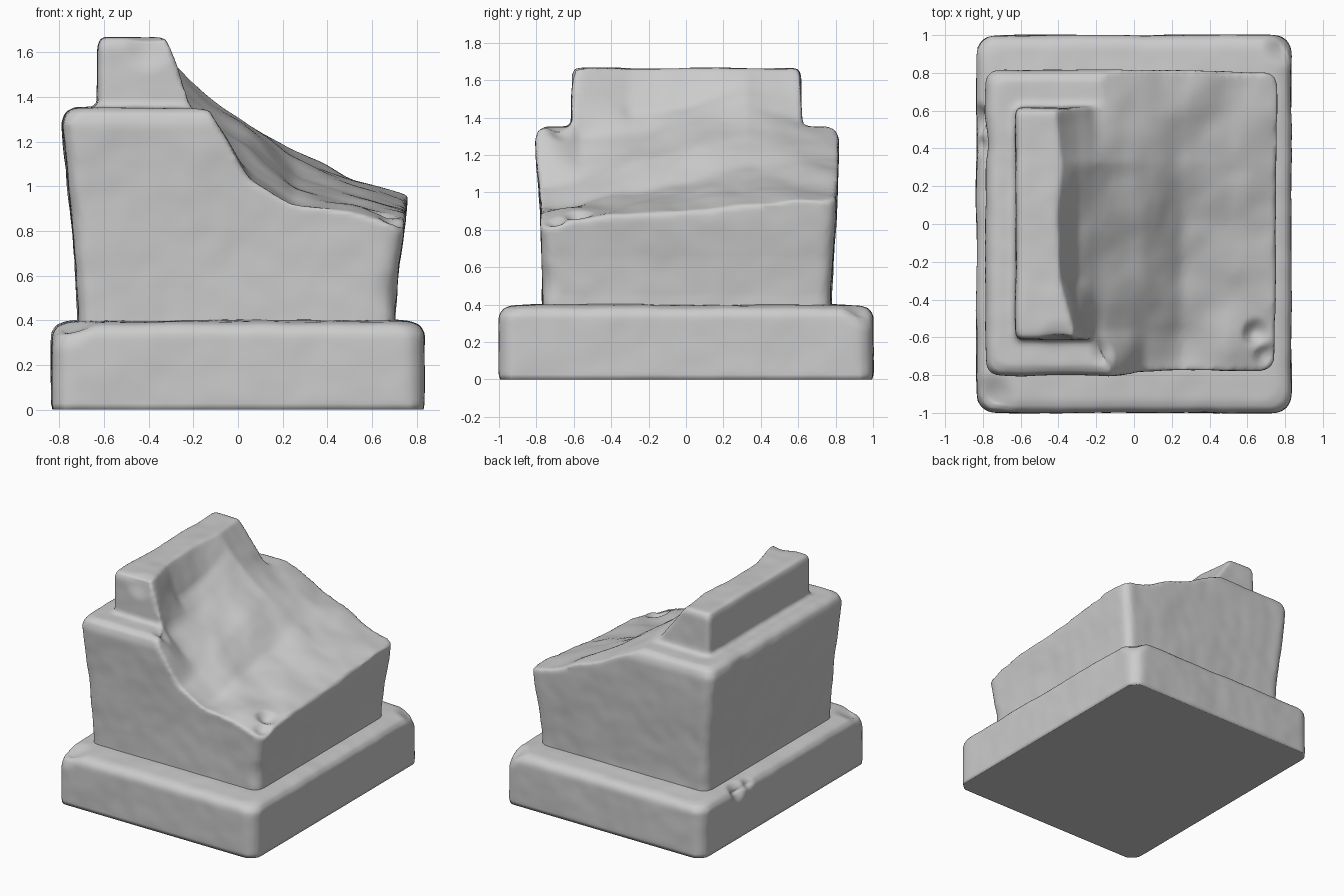
import bpy, bmesh, math
from mathutils import Vector, noise

if "Cube" in bpy.data.objects:
    bpy.data.objects.remove(bpy.data.objects["Cube"])


def loft(name, levels, seg=6):
    """Stack of rounded rectangles: (z, x0, x1, y0, y1, radius)."""
    bm = bmesh.new()
    rings = []
    for z, x0, x1, y0, y1, r in levels:
        ring = []
        for k, (cx, cy) in enumerate([(x1 - r, y1 - r), (x0 + r, y1 - r),
                                      (x0 + r, y0 + r), (x1 - r, y0 + r)]):
            for i in range(seg + 1):
                a = math.pi / 2 * (k + i / seg)
                ring.append(bm.verts.new((cx + r * math.cos(a), cy + r * math.sin(a), z)))
        rings.append(ring)
    n = len(rings[0])
    for a, b in zip(rings, rings[1:]):
        for i in range(n):
            bm.faces.new((a[i], a[(i + 1) % n], b[(i + 1) % n], b[i]))
    bm.faces.new(rings[0][::-1])
    bm.faces.new(rings[-1])
    return finish(bm, name)


def finish(bm, name):
    bmesh.ops.recalc_face_normals(bm, faces=bm.faces[:])
    me = bpy.data.meshes.new(name)
    bm.to_mesh(me)
    bm.free()
    ob = bpy.data.objects.new(name, me)
    bpy.context.collection.objects.link(ob)
    return ob


def bake(ob):
    dg = bpy.context.evaluated_depsgraph_get()
    me = bpy.data.meshes.new_from_object(ob.evaluated_get(dg))
    ob.modifiers.clear()
    ob.data = me


def weather(ob, dents, amp, smooth):
    """Remesh, soften, then add gentle unevenness and chips."""
    m = ob.modifiers.new("remesh", 'REMESH')
    m.mode, m.voxel_size = 'VOXEL', 0.018
    s = ob.modifiers.new("soften", 'SMOOTH')
    s.factor, s.iterations = 0.5, smooth
    bake(ob)
    norms = [v.normal.copy() for v in ob.data.vertices]
    for v, n in zip(ob.data.vertices, norms):
        p = v.co.copy()
        if p.z < 0.02:
            v.co.z = 0
            continue
        d = amp * noise.noise(p * 3.5) + amp * 0.4 * noise.noise(p * 9)
        for x, y, z, r, depth in dents:
            t = (p - Vector((x, y, z))).length / r
            if t < 1:
                d -= depth * (1 - t * t) ** 2
        v.co = p + n * d
    for f in ob.data.polygons:
        f.use_smooth = True


# Fracture surface: heights per row of y over x stations
XS = [-0.95, -0.45, -0.38, -0.3, -0.2, -0.1, 0.05, 0.25, 0.5, 0.8]
ROWS = [
    (-0.95, [2.0, 1.9, 1.75, 1.6, 1.50, 1.28, 1.03, 0.92, 0.885, 0.78]),
    (-0.72, [2.0, 1.9, 1.75, 1.6, 1.46, 1.29, 1.04, 0.92, 0.89, 0.80]),
    (-0.57, [2.0, 1.9, 1.80, 1.62, 1.30, 1.21, 1.07, 0.94, 0.91, 0.85]),
    (-0.30, [2.0, 1.8, 1.64, 1.42, 1.32, 1.26, 1.16, 0.99, 0.94, 0.87]),
    (0.00, [2.0, 1.74, 1.62, 1.46, 1.38, 1.32, 1.23, 1.05, 0.97, 0.89]),
    (0.32, [2.0, 1.74, 1.65, 1.56, 1.47, 1.39, 1.27, 1.13, 1.02, 0.92]),
    (0.60, [2.0, 1.72, 1.63, 1.51, 1.37, 1.33, 1.26, 1.15, 1.035, 0.94]),
    (0.95, [2.0, 1.60, 1.48, 1.42, 1.36, 1.31, 1.24, 1.14, 1.035, 0.94]),
]


def lerp_table(xs, ys, x):
    for i in range(len(xs) - 1):
        if x <= xs[i + 1] or i == len(xs) - 2:
            t = (x - xs[i]) / (xs[i + 1] - xs[i])
            return ys[i] + (ys[i + 1] - ys[i]) * t


def height(x, y):
    col = [lerp_table(XS, hs, x) for _, hs in ROWS]
    h = lerp_table([r[0] for r in ROWS], col, y)
    return h + 0.022 * noise.noise(Vector((x * 4, y * 4, 3.0)))


def fracture_solid():
    bm = bmesh.new()
    nx, ny = 62, 64
    X = [-0.93 + 1.86 * i / nx for i in range(nx + 1)]
    Y = [-0.94 + 1.88 * j / ny for j in range(ny + 1)]
    g = [[bm.verts.new((x, y, height(x, y))) for y in Y] for x in X]
    for i in range(nx):
        for j in range(ny):
            bm.faces.new((g[i][j], g[i + 1][j], g[i + 1][j + 1], g[i][j + 1]))
    edges = [e for e in bm.edges if e.is_boundary]
    low = bmesh.ops.extrude_edge_only(bm, edges=edges)["geom"]
    for v in low:
        if isinstance(v, bmesh.types.BMVert):
            v.co.z = 0.1
    bmesh.ops.holes_fill(bm, edges=[e for e in bm.edges if e.is_boundary], sides=0)
    return finish(bm, "fracture_cutter")


# Plinth slab
X, Y = 0.833, 1.0
plinth = loft("plinth", [
    (0, -X, X, -Y, Y, 0.09),
    (0.34, -X, X, -Y, Y, 0.10),
    (0.375, -X + 0.02, X - 0.02, -Y + 0.02, Y - 0.02, 0.10),
    (0.392, -X + 0.06, X - 0.06, -Y + 0.06, Y - 0.06, 0.10),
    (0.40, -X + 0.12, X - 0.12, -Y + 0.2, Y - 0.2, 0.08)])
weather(plinth, [(-0.76, -0.93, 0.40, 0.15, 0.04), (-0.83, 0.55, 0.37, 0.10, 0.05),
                 (-0.83, 0.42, 0.38, 0.07, 0.03), (0.80, 0.95, 0.39, 0.13, 0.04)], 0.007, 3)

# Flared body and upper block, both broken along the fracture
body = loft("broken_body", [
    (0.30, -0.715, 0.700, -0.765, 0.775, 0.07),
    (0.45, -0.716, 0.702, -0.767, 0.778, 0.07),
    (0.65, -0.727, 0.718, -0.770, 0.788, 0.07),
    (0.85, -0.745, 0.750, -0.775, 0.800, 0.07),
    (1.10, -0.770, 0.770, -0.792, 0.812, 0.07),
    (1.28, -0.787, 0.780, -0.805, 0.818, 0.07),
    (1.33, -0.770, 0.765, -0.790, 0.802, 0.07),
    (1.352, -0.73, 0.73, -0.750, 0.762, 0.06)])
block = loft("upper_block", [
    (1.20, -0.632, 0.4, -0.615, 0.628, 0.03),
    (1.62, -0.625, 0.4, -0.610, 0.615, 0.03),
    (1.652, -0.618, 0.4, -0.602, 0.607, 0.03),
    (1.665, -0.600, 0.4, -0.585, 0.590, 0.03)])
cutter = fracture_solid()
for ob in (body, block):
    b = ob.modifiers.new("break", 'BOOLEAN')
    b.operation, b.object, b.solver = 'INTERSECT', cutter, 'EXACT'
    bake(ob)
bpy.data.objects.remove(cutter)

# Fuse the block into the body
bm = bmesh.new()
bm.from_mesh(body.data)
bm.from_mesh(block.data)
bm.to_mesh(body.data)
bm.free()
bpy.data.objects.remove(block)
weather(body, [(0.65, -0.58, 0.90, 0.09, 0.05), (0.70, -0.70, 0.86, 0.08, 0.03),
               (-0.15, -0.68, 1.34, 0.09, 0.03), (-0.40, -0.61, 1.62, 0.12, 0.02),
               (0.70, -0.76, 0.52, 0.12, 0.015), (-0.76, 0.45, 1.25, 0.15, 0.012)],
        0.008, 3)
